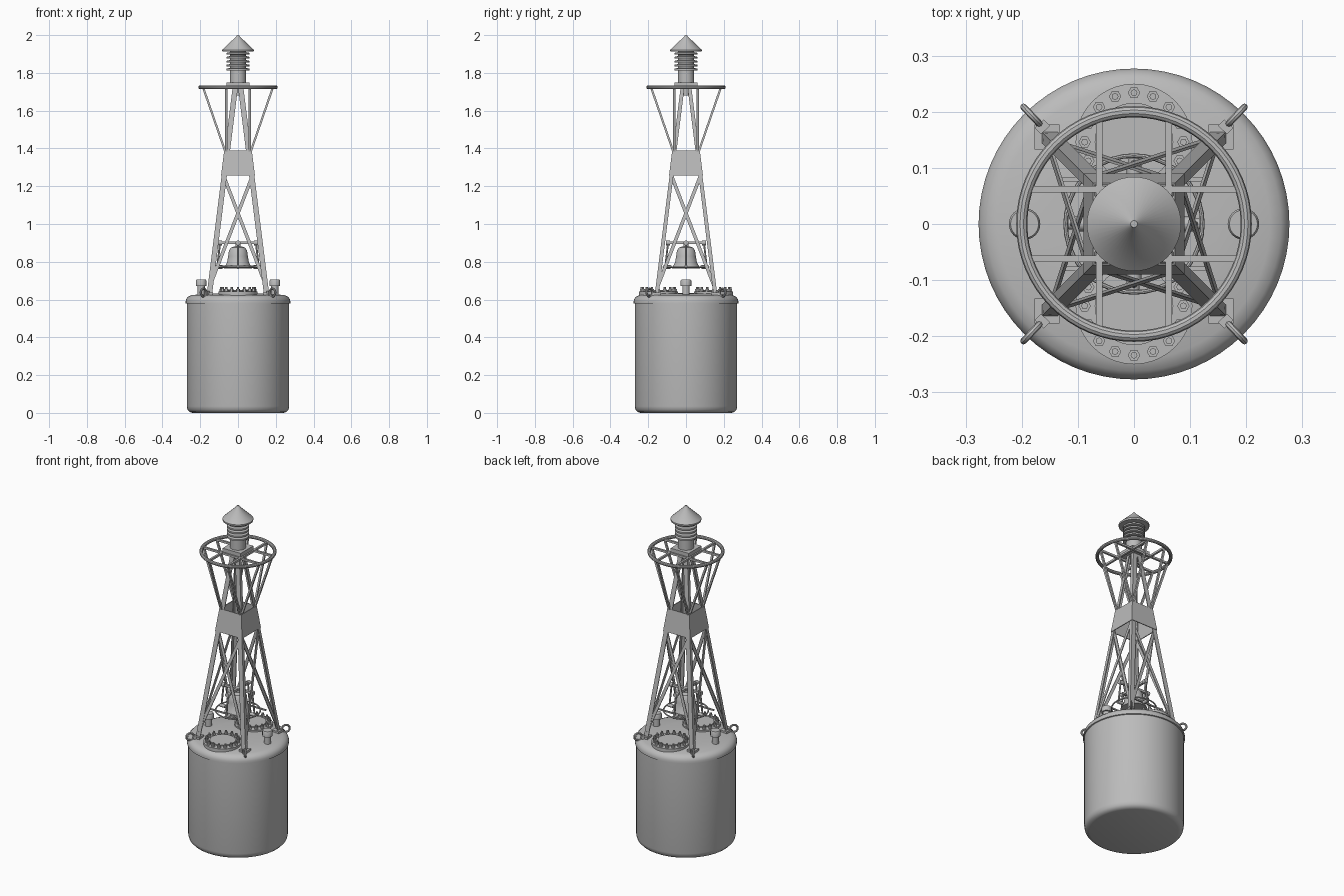
import bpy, bmesh
from math import pi, sin, cos, radians
from mathutils import Vector, Matrix

if "Cube" in bpy.data.objects:
    bpy.data.objects.remove(bpy.data.objects["Cube"], do_unlink=True)

grey = bpy.data.materials.new("painted_grey")
grey.use_nodes = True
COLOUR = (0.5, 0.5, 0.5, 1)
grey.diffuse_color = COLOUR
grey.node_tree.nodes["Principled BSDF"].inputs["Base Color"].default_value = COLOUR

SIGNS = [(1, 1), (-1, 1), (-1, -1), (1, -1)]


def finish(name, bm, smooth=False):
    bmesh.ops.recalc_face_normals(bm, faces=bm.faces)
    mesh = bpy.data.meshes.new(name)
    bm.to_mesh(mesh)
    bm.free()
    mesh.materials.append(grey)
    ob = bpy.data.objects.new(name, mesh)
    bpy.context.scene.collection.objects.link(ob)
    if smooth:
        bpy.ops.object.select_all(action='DESELECT')
        ob.select_set(True)
        bpy.context.view_layer.objects.active = ob
        bpy.ops.object.shade_smooth_by_angle(angle=radians(35))
    return ob


def loft(bm, rings, cap=True, closed=False):
    """Skin a list of vertex rings of equal length."""
    vs = [[bm.verts.new(p) for p in r] for r in rings]
    n = len(vs[0])
    pairs = list(zip(vs, vs[1:])) + ([(vs[-1], vs[0])] if closed else [])
    for a, b in pairs:
        for i in range(n):
            j = (i + 1) % n
            bm.faces.new((a[i], a[j], b[j], b[i]))
    if cap and not closed:
        bm.faces.new(vs[0])
        bm.faces.new(vs[-1])


def lathe(bm, profile, centre=(0, 0), seg=32):
    """Revolve (radius, height) points about a vertical axis."""
    loft(bm, [[(centre[0] + r * cos(2 * pi * i / seg), centre[1] + r * sin(2 * pi * i / seg), z)
               for i in range(seg)] for r, z in profile])


def torus(bm, centre, major, minor, axis=(0, 0, 1), seg=48, sides=10):
    rot = Vector((0, 0, 1)).rotation_difference(Vector(axis)).to_matrix()
    rings = []
    for i in range(seg):
        a = 2 * pi * i / seg
        ring = []
        for k in range(sides):
            b = 2 * pi * k / sides
            d = major + minor * cos(b)
            ring.append(Vector(centre) + rot @ Vector((d * cos(a), d * sin(a), minor * sin(b))))
        rings.append(ring)
    loft(bm, rings, closed=True)


def bar(bm, p0, p1, wide, thick, normal=(0, 0, 1)):
    """Flat bar from p0 to p1, its thin direction closest to normal."""
    p0, p1 = Vector(p0), Vector(p1)
    side = (p1 - p0).cross(Vector(normal)).normalized()
    up = side.cross(p1 - p0).normalized()
    loft(bm, [[p + side * wide * s / 2 + up * thick * t / 2 for s, t in SIGNS] for p in (p0, p1)])


def rod(bm, p0, p1, r, sides=10):
    p0, p1 = Vector(p0), Vector(p1)
    q = Vector((0, 0, 1)).rotation_difference(p1 - p0)
    loft(bm, [[p + q @ Vector((r * cos(2 * pi * i / sides), r * sin(2 * pi * i / sides), 0))
               for i in range(sides)] for p in (p0, p1)])


def half(z):
    """Half width of the tapering tower at height z."""
    return 0.165 - 0.125 * (z - 0.63)


# Float body with a domed deck and a rim
bm = bmesh.new()
lathe(bm, [(0.24, 0), (0.256, 0.005), (0.267, 0.017), (0.271, 0.035), (0.271, 0.578),
           (0.277, 0.58), (0.277, 0.592), (0.273, 0.605), (0.262, 0.617), (0.242, 0.624),
           (0.15, 0.632), (0.05, 0.634)], seg=64)
finish("float_body", bm, True)

# Bolted access covers at the front and back
for side, label in ((-1, "front"), (1, "back")):
    cy = 0.146 * side
    bm = bmesh.new()
    lathe(bm, [(0.104, 0.62), (0.104, 0.642), (0.07, 0.644), (0.07, 0.65)], (0, cy), 40)
    finish(label + "_access_cover", bm, True)
    bm = bmesh.new()
    for i in range(16):
        a = pi * i / 8
        c = (0.088 * cos(a), cy + 0.088 * sin(a))
        lathe(bm, [(0.011, 0.64), (0.011, 0.656)], c, 6)
        lathe(bm, [(0.006, 0.654), (0.006, 0.666)], c, 8)
    finish(label + "_cover_bolts", bm)

# Capped vents on both sides
for sx, label in ((1, "left"), (-1, "right")):
    bm = bmesh.new()
    lathe(bm, [(0.019, 0.62), (0.019, 0.672), (0.028, 0.672), (0.028, 0.7), (0.025, 0.705)],
          (0.195 * sx, 0), 24)
    finish(label + "_vent", bm, True)

# Lifting eyes on the deck edge
bm = bmesh.new()
for sx, sy in SIGNS:
    d = Vector((sx, sy * 1.06, 0)).normalized()
    across = Vector((-d.y, d.x, 0))
    torus(bm, d * 0.266 + Vector((0, 0, 0.637)), 0.021, 0.006, across, 20, 8)
    bar(bm, d * 0.238 + Vector((0, 0, 0.61)), d * 0.238 + Vector((0, 0, 0.645)), 0.022, 0.016, d)
finish("lifting_eyes", bm, True)

# Angle-iron legs with foot plates
bm = bmesh.new()
section = [(0, 0), (0.028, 0), (0.028, 0.005), (0.006, 0.005), (0.006, 0.02), (0, 0.02)]
for sx, sy in SIGNS:
    loft(bm, [[(sx * (half(z) - u), sy * (half(z) - v), z) for u, v in section]
              for z in (0.625, 1.73)])
    foot = Vector((sx * 0.155, sy * 0.155, 0.622))
    bar(bm, foot, foot + Vector((0, 0, 0.016)), 0.045, 0.045, (0, 1, 0))
finish("tower_legs", bm)

# Cross braces and tapered panels on each tower side
braces, panels = bmesh.new(), bmesh.new()
for k in range(4):
    rot = Matrix.Rotation(k * pi / 2, 3, 'Z')
    lo, hi = 0.66, 1.26
    for s in (1, -1):
        inset = 0.008 + 0.003 * s
        bar(braces, rot @ Vector((s * (half(lo) - 0.008), inset - half(lo), lo)),
            rot @ Vector((-s * (half(hi) - 0.008), inset - half(hi), hi)),
            0.018, 0.005, rot @ Vector((0, -1, 0)))
    loft(panels, [[rot @ Vector((x * (half(z) + 0.003), t - half(z) - 0.003, z))
                   for x, t in ((-1, 0), (1, 0), (1, 0.005), (-1, 0.005))] for z in (1.257, 1.39)])
finish("cross_braces", braces)
finish("tower_panels", panels)

# Guard ring, platform bars and sloping struts
bm = bmesh.new()
torus(bm, (0, 0, 1.724), 0.2, 0.01, seg=64)
finish("guard_ring", bm, True)
bars, struts = bmesh.new(), bmesh.new()
for s in (1, -1):
    o = 0.062 * s
    for along_x in (True, False):
        def place(a, z):
            return (a, o, z) if along_x else (o, a, z)
        bar(bars, place(-0.192, 1.722), place(0.192, 1.722), 0.012, 0.012)
        for e in (1, -1):
            bar(struts, place(e * 0.183, 1.718), place(e * 0.068, 1.385), 0.011, 0.011,
                (0, 1, 0) if along_x else (1, 0, 0))
finish("platform_bars", bars)
finish("ring_struts", struts)

# Lantern with base plate, ribbed housing and conical roof
bm = bmesh.new()
bar(bm, (0, 0, 1.728), (0, 0, 1.75), 0.12, 0.12, (0, 1, 0))
finish("lantern_base", bm)
bm = bmesh.new()
lathe(bm, [(0.018, 1.68), (0.02, 1.73), (0.043, 1.75), (0.043, 1.925)])
finish("lantern_post", bm, True)
bm = bmesh.new()
for i in range(5):
    z = 1.818 + 0.021 * i
    lathe(bm, [(0.043, z - 0.006), (0.06, z - 0.005), (0.06, z + 0.004), (0.043, z + 0.008)])
finish("lantern_ribs", bm, True)
bm = bmesh.new()
lathe(bm, [(0.05, 1.912), (0.083, 1.912), (0.084, 1.922), (0.008, 1.994), (0.006, 2.0)], seg=48)
finish("lantern_roof", bm, True)

# Bell hung inside the tower
bm = bmesh.new()
lathe(bm, [(0.06, 0.766), (0.074, 0.764), (0.07, 0.776), (0.058, 0.795), (0.052, 0.83),
           (0.048, 0.86), (0.036, 0.876), (0.014, 0.882), (0.012, 0.905)])
finish("bell", bm, True)

# Bell support frame, swinging strikers and lower hoop
bm = bmesh.new()
for sx in (1, -1):
    bar(bm, (-0.13, sx * 0.08, 0.775), (0.13, sx * 0.08, 0.775), 0.008, 0.008)
    bar(bm, (0, 0, 0.9), (sx * 0.1, 0, 0.9), 0.014, 0.014)
    bar(bm, (0, 0, 0.9), (0, sx * 0.1, 0.9), 0.014, 0.014)
torus(bm, (0, 0, 0.772), 0.122, 0.004, seg=40, sides=8)
finish("bell_frame", bm)
bm = bmesh.new()
for k in range(4):
    d = Matrix.Rotation(k * pi / 2, 3, 'Z') @ Vector((1, 0, 0))
    top, low = d * 0.095 + Vector((0, 0, 0.9)), d * 0.11 + Vector((0, 0, 0.772))
    rod(bm, top, low, 0.005)
    rod(bm, top - d * 0.01, top + d * 0.01, 0.013, 12)
    rod(bm, low - d * 0.028, low + d * 0.008, 0.01, 12)
finish("bell_strikers", bm, True)
